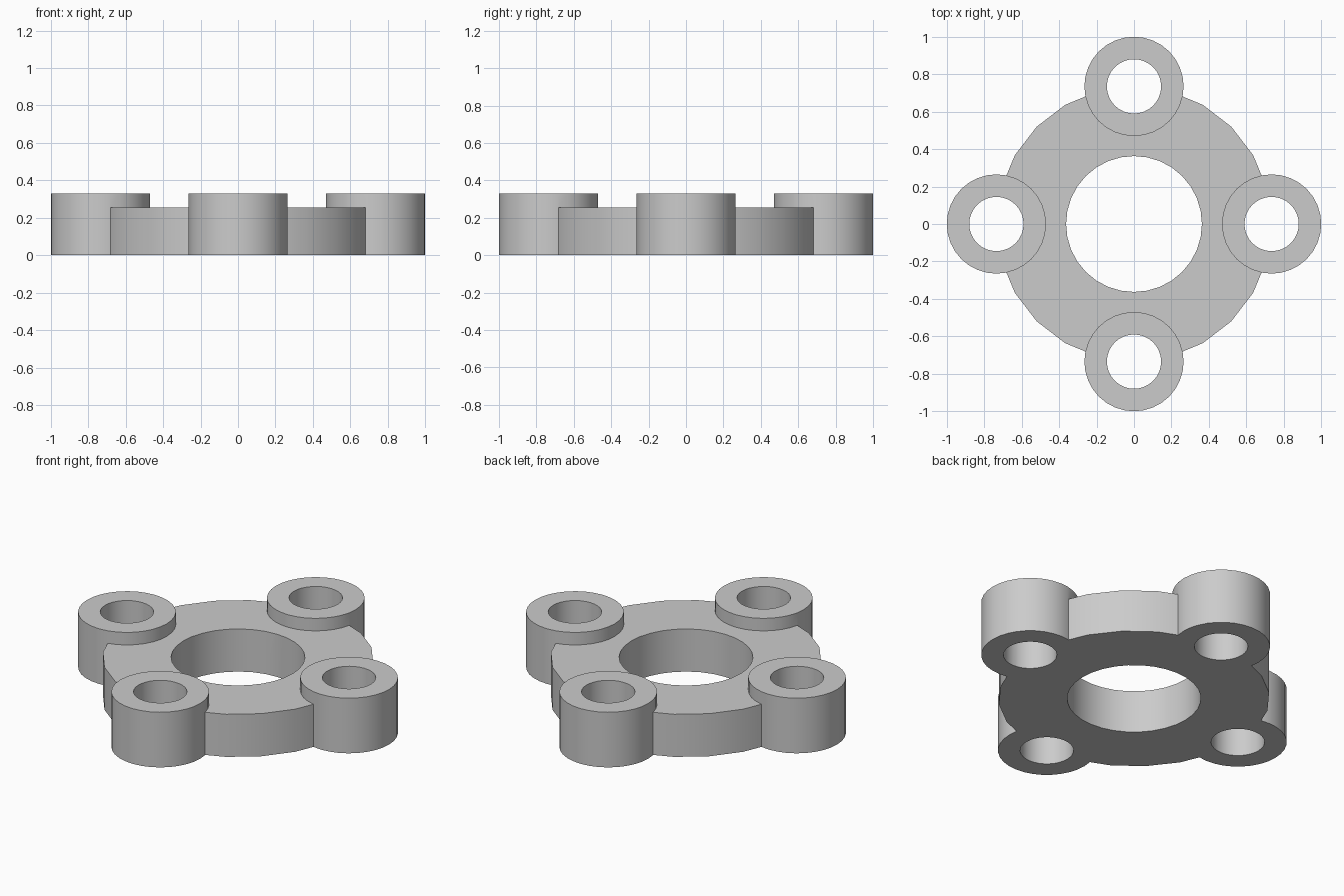
import bpy
from math import cos, sin, pi, radians

cube = bpy.data.objects.get("Cube")
if cube:
    bpy.data.objects.remove(cube, do_unlink=True)

PLATE_R, PLATE_H = 0.735, 0.255
BORE_R = 0.363
BOSS_R, BOSS_H, BOLT_R = 0.265, 0.33, 0.145

grey = bpy.data.materials.new("plain_grey")
grey.use_nodes = True
colour = (0.6, 0.6, 0.6, 1)
grey.diffuse_color = colour
grey.node_tree.nodes["Principled BSDF"].inputs["Base Color"].default_value = colour


def cylinder(name, radius, bottom, top, sides, x=0, y=0):
    bpy.ops.mesh.primitive_cylinder_add(
        vertices=sides, radius=radius, depth=top - bottom,
        location=(x, y, (bottom + top) / 2))
    obj = bpy.context.object
    obj.name = name
    obj.data.materials.append(grey)
    return obj


def combine(target, tool, operation):
    mod = target.modifiers.new(tool.name, "BOOLEAN")
    mod.operation = operation
    mod.solver = "EXACT"
    mod.object = tool
    bpy.context.view_layer.objects.active = target
    bpy.ops.object.modifier_apply(modifier=mod.name)
    bpy.data.objects.remove(tool, do_unlink=True)


# Round plate
flange = cylinder("flange_plate", PLATE_R, 0, PLATE_H, 24)

# Four raised bosses around the rim
centres = [(PLATE_R * cos(i * pi / 2), PLATE_R * sin(i * pi / 2)) for i in range(4)]
for x, y in centres:
    combine(flange, cylinder("boss", BOSS_R, 0, BOSS_H, 32, x, y), "UNION")

# Through holes: bolt holes and the central bore
for x, y in centres:
    combine(flange, cylinder("bolt_hole", BOLT_R, -1, 1, 32, x, y), "DIFFERENCE")
combine(flange, cylinder("centre_bore", BORE_R, -1, 1, 32), "DIFFERENCE")

# Smooth round walls, crisp rims
bpy.ops.object.select_all(action="DESELECT")
flange.select_set(True)
bpy.context.view_layer.objects.active = flange
bpy.ops.object.shade_smooth_by_angle(angle=radians(30))
